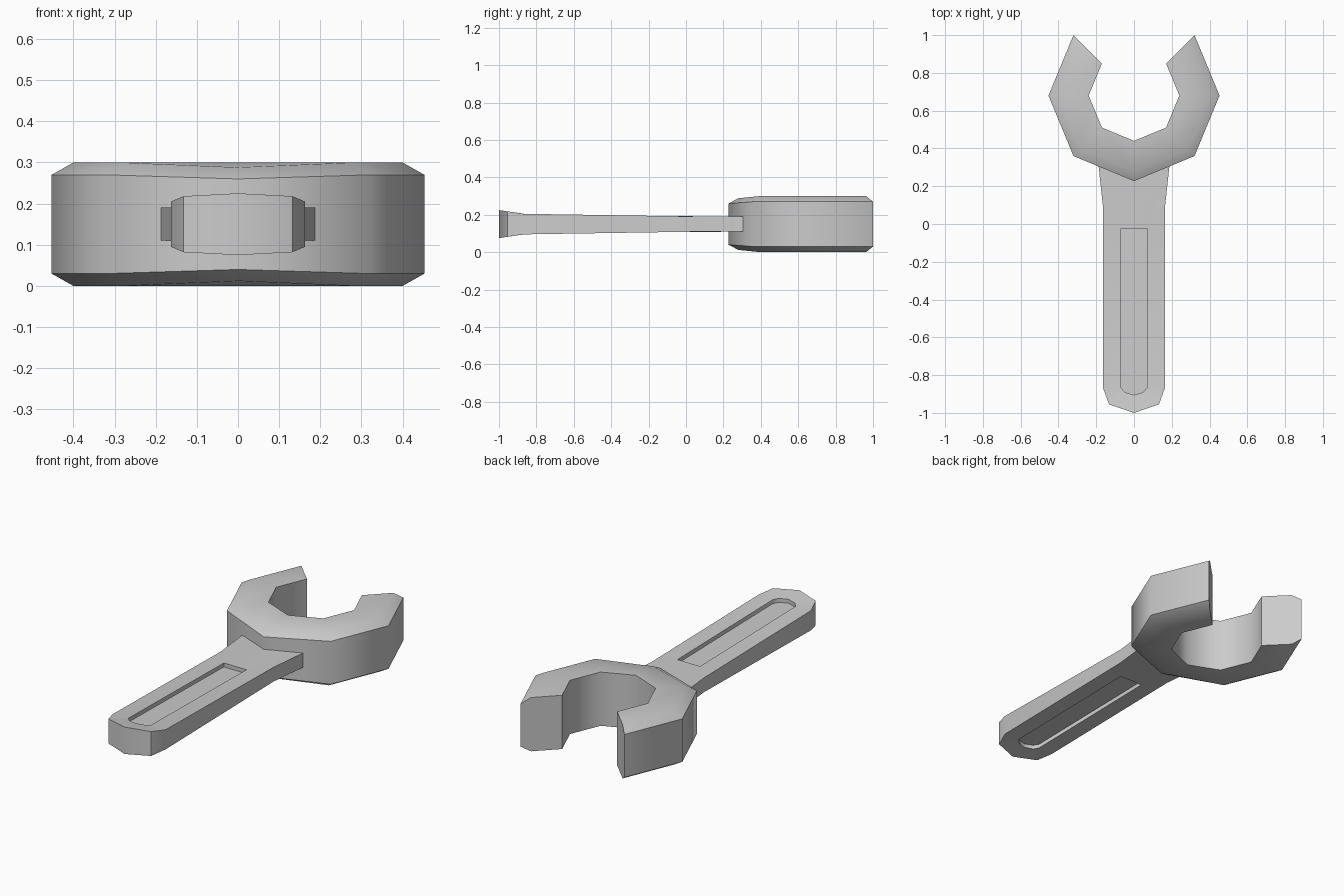
import bpy, bmesh, math

if "Cube" in bpy.data.objects:
    bpy.data.objects.remove(bpy.data.objects["Cube"])

MID = 0.15  # height of the symmetry plane


def finish(name, bm, angle):
    bmesh.ops.recalc_face_normals(bm, faces=bm.faces[:])
    me = bpy.data.meshes.new(name)
    bm.to_mesh(me)
    bm.free()
    ob = bpy.data.objects.new(name, me)
    bpy.context.collection.objects.link(ob)
    bpy.ops.object.select_all(action='DESELECT')
    ob.select_set(True)
    bpy.context.view_layer.objects.active = ob
    bpy.ops.object.shade_smooth_by_angle(angle=math.radians(angle))
    return ob


def bridge(bm, a, b):
    n = len(a)
    for i in range(n):
        j = (i + 1) % n
        bm.faces.new((a[i], a[j], b[j], b[i]))


# Open jaw: chamfered section swept round seven corners of an octagon
bm = bmesh.new()
sections = []
for k in range(-3, 4):
    a = math.radians(-90 + 45 * k)
    low = k == 0
    top, side = (0.138, 0.11) if low else (0.15, 0.12)
    section = [(0.24, -0.15), (0.24, 0.15), (0.40, top),
               (0.453, side), (0.453, -side), (0.40, -top)]
    sections.append([bm.verts.new((r * math.cos(a), 0.68 + r * math.sin(a), MID + h))
                     for r, h in section])
for a, b in zip(sections, sections[1:]):
    bridge(bm, a, b)
bm.faces.new(sections[0])
bm.faces.new(sections[-1])
finish("jaw", bm, 50)


# Handle: tapered bar with a recessed panel on both faces
def half_thickness(y):
    if y > 0.08:
        return 0.04
    if y > -0.87:
        return 0.04 + 0.015 * (0.08 - y) / 0.95
    return 0.055 + 0.02 * (-0.87 - y) / 0.13


def loop(bm, half, sign, sink=0.0):
    pts = half + [(-x, y) for x, y in reversed(half[1:-1])]
    return [bm.verts.new((x, y, MID + sign * (half_thickness(y) - sink)))
            for x, y in pts]


outline = [(0, 0.33), (0.19, 0.33), (0.163, 0.08), (0.163, -0.87), (0.132, -0.955), (0, -1.0)]
panel = [(0, -0.025), (0.07, -0.025), (0.07, -0.1), (0.07, -0.865), (0.05, -0.89), (0, -0.905)]

bm = bmesh.new()
rims = []
for sign in (1, -1):
    outer = loop(bm, outline, sign)
    lip = loop(bm, panel, sign)
    floor = loop(bm, panel, sign, 0.022)
    bridge(bm, outer, lip)
    bridge(bm, lip, floor)
    bm.faces.new(floor)
    rims.append(outer)
bridge(bm, rims[0], rims[1])
finish("handle", bm, 40)
